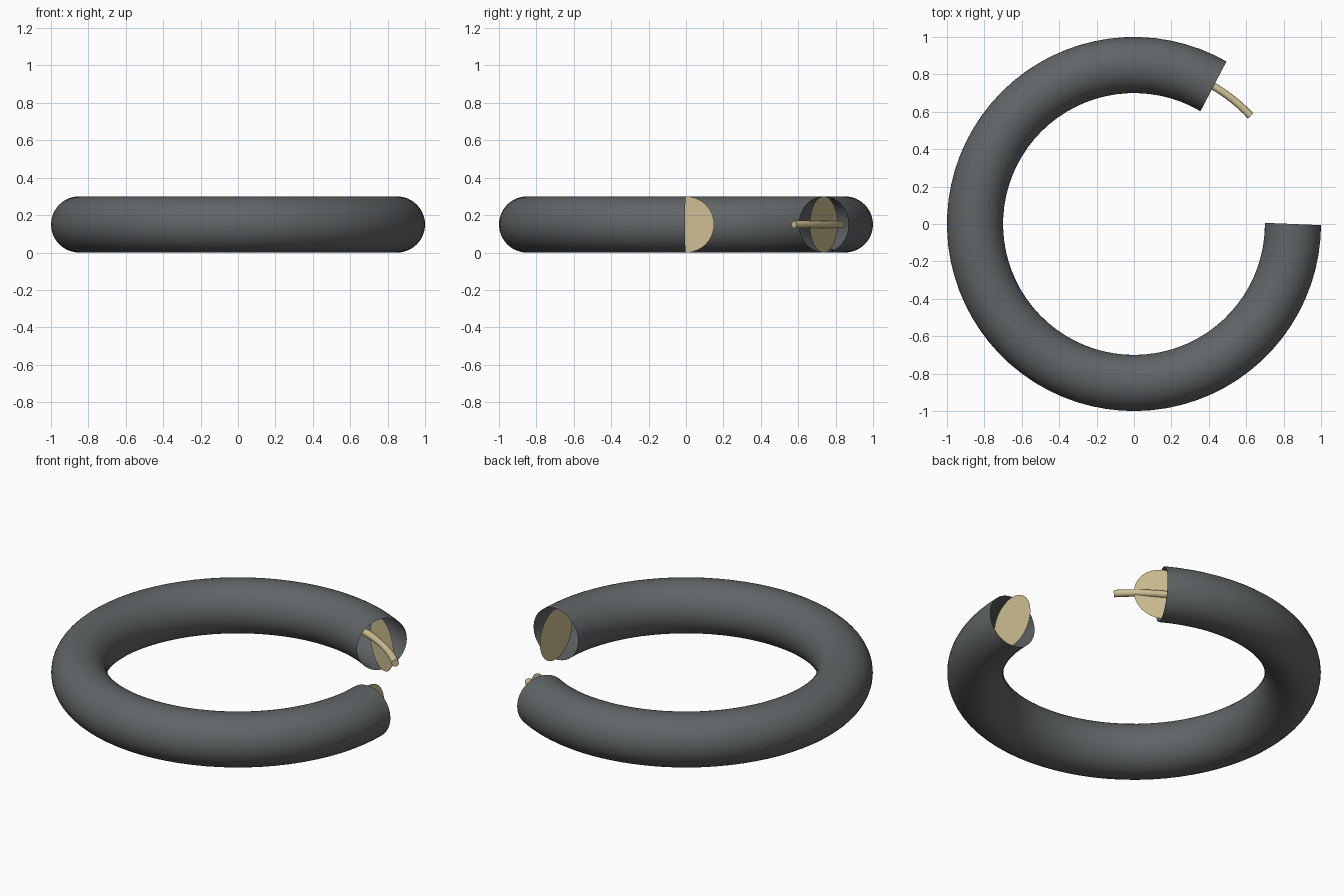
import bpy, bmesh
from math import cos, sin, radians, pi
from mathutils import Vector, Matrix

if "Cube" in bpy.data.objects:
    bpy.data.objects.remove(bpy.data.objects["Cube"])

R, TUBE, WIRE, Z = 0.85, 0.15, 0.02, 0.15
START, END = radians(60), radians(360)


def material(name, color):
    m = bpy.data.materials.new(name)
    m.diffuse_color = (*color, 1)
    m.use_nodes = True
    m.node_tree.nodes["Principled BSDF"].inputs["Base Color"].default_value = m.diffuse_color
    return m


def finish(bm, name, mat):
    mesh = bpy.data.meshes.new(name)
    bm.to_mesh(mesh)
    bm.free()
    mesh.materials.append(mat)
    obj = bpy.data.objects.new(name, mesh)
    bpy.context.collection.objects.link(obj)
    return obj


def arc_tube(name, a0, a1, radius, steps, sides, capped, mat):
    """Sweep a circle along an arc; end sections square to the first and last segment."""
    bm = bmesh.new()
    half = (a1 - a0) / steps / 2
    rings = []
    for i in range(steps + 1):
        a = a0 + (a1 - a0) * i / steps
        tilt = a + (half if i == 0 else -half if i == steps else 0)
        centre = Vector((R * cos(a), R * sin(a), Z))
        out = Vector((cos(tilt), sin(tilt), 0))
        rings.append([bm.verts.new(centre + out * radius * cos(t) + Vector((0, 0, radius * sin(t))))
                      for t in (2 * pi * k / sides for k in range(sides))])
    for r, s in zip(rings, rings[1:]):
        for k in range(sides):
            n = (k + 1) % sides
            bm.faces.new((r[k], s[k], s[n], r[n])).smooth = True
    if capped:
        bm.faces.new(rings[0])
        bm.faces.new(rings[-1])
    bmesh.ops.recalc_face_normals(bm, faces=bm.faces)
    obj = finish(bm, name, mat)
    # keep outward normals on the open shell
    f = obj.data.polygons[0]
    a = a0 + half
    if f.normal.dot(f.center - Vector((R * cos(a), R * sin(a), Z))) < 0:
        obj.data.flip_normals()
    return obj


def disc(name, a, mat):
    """Thin round disc standing at a tube end, facing radially outward."""
    bm = bmesh.new()
    place = (Matrix.Translation((R * cos(a), R * sin(a), Z))
             @ Matrix.Rotation(a, 4, 'Z') @ Matrix.Rotation(pi / 2, 4, 'Y'))
    bmesh.ops.create_circle(bm, cap_ends=True, segments=48, radius=TUBE, matrix=place)
    return finish(bm, name, mat)


grey = material("dark_grey", (0.12, 0.13, 0.135))
tan = material("tan", (0.62, 0.52, 0.29))

# open ring shell
arc_tube("ring_tube", START, END, TUBE, 64, 48, False, grey)
# discs at both ends
disc("start_disc", START, tan)
disc("end_disc", END, tan)
# short curved wire, half inside the tube
arc_tube("wire", START - 0.3, START + 0.3, WIRE, 16, 16, True, tan)
